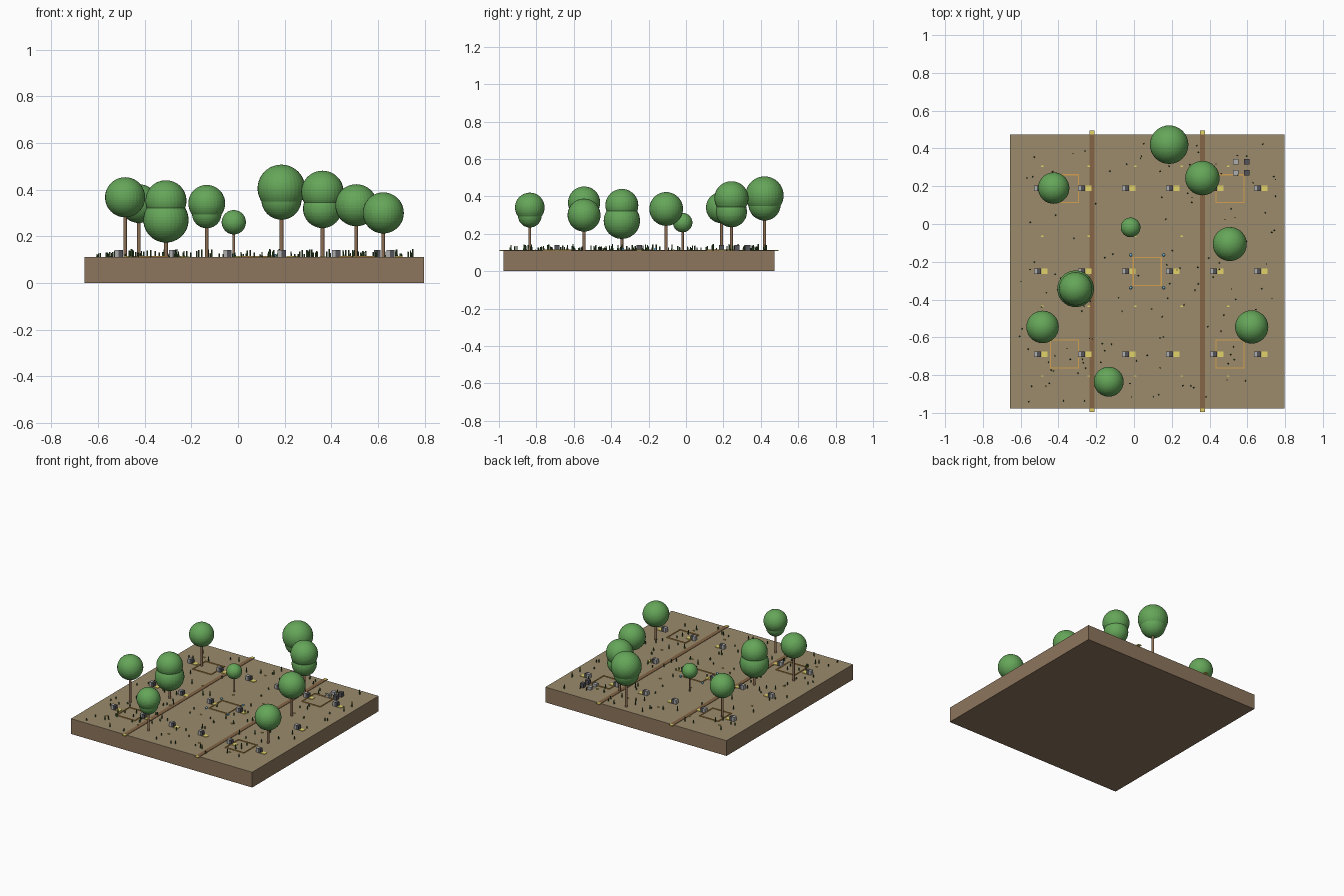
import bpy, bmesh, math, random
from mathutils import Matrix, Vector

if "Cube" in bpy.data.objects:
    bpy.data.objects.remove(bpy.data.objects["Cube"])

random.seed(7)
CX, CY, TOP = 0.07, -0.251, 0.109


def mat(name, rgb):
    m = bpy.data.materials.new(name)
    m.diffuse_color = (*rgb, 1)
    m.use_nodes = True
    m.node_tree.nodes["Principled BSDF"].inputs["Base Color"].default_value = m.diffuse_color
    return m


SOIL = mat("soil", (0.27, 0.18, 0.11))
GROUND = mat("ground", (0.33, 0.26, 0.15))
PATH = mat("path", (0.23, 0.13, 0.06))
BARK = mat("bark", (0.27, 0.16, 0.09))
LEAF = mat("leaf", (0.13, 0.38, 0.10))
GRASS = mat("grass", (0.05, 0.11, 0.03))
YELLOW = mat("yellow", (0.75, 0.65, 0.14))
ORANGE = mat("orange", (0.65, 0.35, 0.08))
BLUE = mat("blue", (0.15, 0.45, 0.65))
LIGHT = mat("light_grey", (0.42, 0.42, 0.42))
DARK = mat("dark_grey", (0.09, 0.09, 0.10))


def finish(bm, name, material):
    me = bpy.data.meshes.new(name)
    bm.to_mesh(me)
    bm.free()
    me.materials.append(material)
    ob = bpy.data.objects.new(name, me)
    bpy.context.collection.objects.link(ob)
    return ob


def add_box(bm, x, y, z0, sx, sy, sz):
    m = Matrix.Translation((x, y, z0 + sz / 2)) @ Matrix.Diagonal((sx, sy, sz, 1))
    bmesh.ops.create_cube(bm, size=1, matrix=m)


def boxes(name, material, items):
    bm = bmesh.new()
    for it in items:
        add_box(bm, *it)
    return finish(bm, name, material)


# Soil block and its thin surface layer
boxes("soil_block", SOIL, [(CX, CY, 0, 1.455, 1.45, TOP)])
boxes("ground_layer", GROUND, [(CX, CY, TOP, 1.455, 1.45, 0.002)])
TOP += 0.002

# Two straight paths with end markers
for i, x in enumerate((-0.222, 0.363)):
    boxes(f"path_{i}", PATH, [(x, CY, TOP, 0.028, 1.45, 0.003)])
    boxes(f"path_end_markers_{i}", YELLOW,
          [(x, CY + s * 0.734, TOP - 0.003, 0.026, 0.022, 0.006) for s in (-1, 1)])

# Square plot outlines: four corners and the centre
for i, (u, v) in enumerate([(0, 0), (-1, -1), (1, -1), (-1, 1), (1, 1)]):
    x, y = CX + u * 0.438, CY + v * 0.438
    h, t = 0.074, 0.006
    boxes(f"plot_outline_{i}", ORANGE,
          [(x, y + s * h, TOP, 2 * h + t, t, 0.005) for s in (-1, 1)] +
          [(x + s * h, y, TOP, t, 2 * h - t, 0.005) for s in (-1, 1)])

# Blue pegs round the central plot
bm = bmesh.new()
for u in (-1, 1):
    for v in (-1, 1):
        bmesh.ops.create_uvsphere(bm, u_segments=12, v_segments=8, radius=0.008,
                                  matrix=Matrix.Translation((CX + u * 0.087, CY + v * 0.087, TOP + 0.006)))
finish(bm, "centre_pegs", BLUE)

# Sampling stations: two-part box with a flat yellow tile beside it
left, right, tile = [], [], []
for i in range(6):
    for j in range(3):
        x, y = -0.475 + 0.233 * i, -0.69 + 0.44 * j
        left.append((x - 0.046, y, TOP, 0.016, 0.028, 0.030))
        right.append((x - 0.028, y, TOP, 0.020, 0.028, 0.030))
        tile.append((x, y, TOP, 0.032, 0.030, 0.004))
boxes("station_box_light", LIGHT, left)
boxes("station_box_dark", DARK, right)
boxes("station_tiles", YELLOW, tile)

# Small marker strips on a wider grid
boxes("marker_strips", YELLOW,
      [(-0.485 + 0.246 * i, -0.805 + 0.37 * j, TOP, 0.014, 0.007, 0.005)
       for i in range(5) for j in range(4)])

# Instrument group in the back right corner
boxes("instruments_light", LIGHT, [(0.538, y, TOP, 0.028, 0.028, 0.02) for y in (0.272, 0.33)])
boxes("instruments_dark", DARK, [(0.597, y, TOP, 0.028, 0.028, 0.03) for y in (0.272, 0.33)])

# Grass tufts
bm = bmesh.new()
for _ in range(140):
    x, y = CX + random.uniform(-0.7, 0.7), CY + random.uniform(-0.69, 0.69)
    h = random.uniform(0.012, 0.034)
    bmesh.ops.create_cone(bm, cap_ends=True, segments=6, radius1=0.004, radius2=0.003, depth=h,
                          matrix=Matrix.Translation((x, y, TOP + h / 2)))
finish(bm, "grass_tufts", GRASS)

# Trees: x, y, then crown spheres as (height, radius)
TREES = [
    (-0.425, 0.19, [(0.34, 0.083)]),
    (0.186, 0.42, [(0.405, 0.102), (0.357, 0.086)]),
    (0.362, 0.243, [(0.39, 0.091), (0.318, 0.083)]),
    (-0.018, -0.018, [(0.26, 0.052)]),
    (0.507, -0.106, [(0.333, 0.090)]),
    (-0.309, -0.343, [(0.27, 0.097), (0.352, 0.088)]),
    (-0.484, -0.545, [(0.367, 0.086)]),
    (0.623, -0.545, [(0.30, 0.088)]),
    (-0.134, -0.835, [(0.341, 0.079), (0.297, 0.063)]),
]
for i, (x, y, crown) in enumerate(TREES):
    h = min(z for z, r in crown) - TOP
    r0 = 0.05 * crown[0][1] + 0.0035
    bm = bmesh.new()
    bmesh.ops.create_cone(bm, cap_ends=True, segments=12, radius1=r0, radius2=r0, depth=h,
                          matrix=Matrix.Translation((x, y, TOP + h / 2)))
    finish(bm, f"trunk_{i}", BARK)
    bm = bmesh.new()
    for z, r in crown:
        bmesh.ops.create_uvsphere(bm, u_segments=32, v_segments=24, radius=r,
                                  matrix=Matrix.Translation((x, y, z)))
    finish(bm, f"crown_{i}", LEAF)
